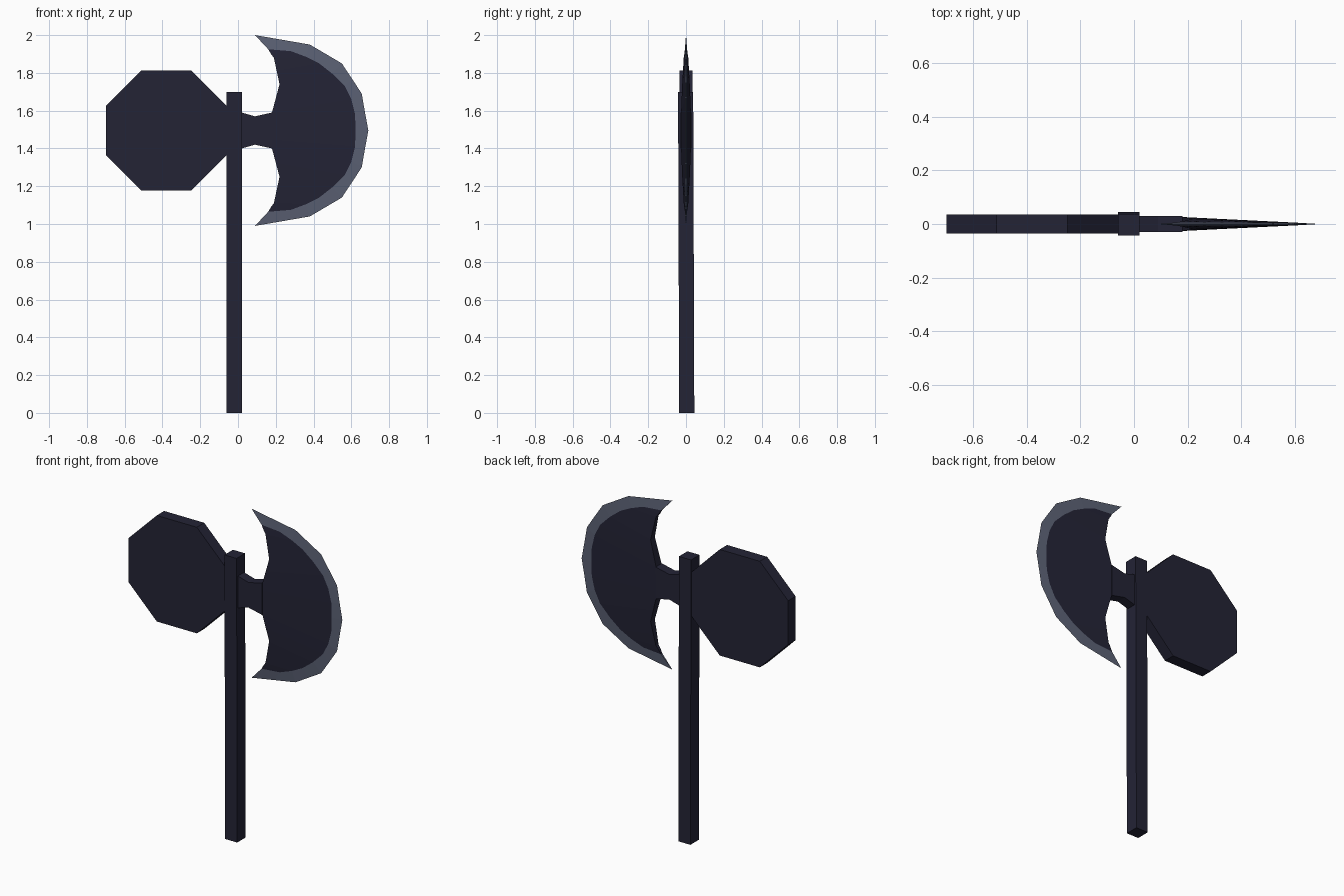
import bpy, bmesh, math

if "Cube" in bpy.data.objects:
    bpy.data.objects.remove(bpy.data.objects["Cube"])

def material(name, rgb):
    m = bpy.data.materials.new(name)
    m.diffuse_color = (*rgb, 1)
    m.use_nodes = True
    m.node_tree.nodes["Principled BSDF"].inputs["Base Color"].default_value = m.diffuse_color
    return m

DARK = material("dark iron", (0.017, 0.017, 0.036))
EDGE = material("steel edge", (0.105, 0.12, 0.175))
ZC = 1.495  # height of the axe head centre

def finish(name, bm, mats):
    bmesh.ops.remove_doubles(bm, verts=bm.verts, dist=1e-5)
    bmesh.ops.recalc_face_normals(bm, faces=bm.faces)
    me = bpy.data.meshes.new(name)
    bm.to_mesh(me)
    bm.free()
    for m in mats:
        me.materials.append(m)
    ob = bpy.data.objects.new(name, me)
    bpy.context.collection.objects.link(ob)
    return ob

def prism(name, outline, half):
    """Extrude an x-z outline between y = -half and y = half."""
    bm = bmesh.new()
    f = bm.faces.new([bm.verts.new((x, -half, z)) for x, z in outline])
    new = bmesh.ops.extrude_face_region(bm, geom=[f])["geom"]
    bmesh.ops.translate(bm, vec=(0, 2 * half, 0),
                        verts=[v for v in new if isinstance(v, bmesh.types.BMVert)])
    return finish(name, bm, [DARK])

# Handle: square post leaning very slightly to the front
handle = prism("handle", [(-0.06, 0), (0.02, 0), (0.02, 1.7), (-0.06, 1.7)], 0.04)
for v in handle.data.vertices:
    v.co.y += 0.004 if v.co.z < 1 else -0.002

# Octagonal hammer plate
prism("hammer_plate", [(-0.38 + 0.345 * math.cos(a) * 0.32 / 0.319,
                        ZC + 0.343 * math.sin(a))
                       for a in (math.radians(22.5 + 45 * i) for i in range(8))], 0.035)

# Waisted neck joining handle and blade
half_neck = [(-0.02, 0.10), (0.02, 0.095), (0.09, 0.075), (0.18, 0.095)]
prism("blade_neck", [(x, ZC + z) for x, z in half_neck] +
      [(x, ZC - z) for x, z in reversed(half_neck)], 0.029)

# Blade: stations from the top tip to the middle, mirrored downward
outer = [(.09, .505), (.235, .48), (.38, .455), (.465, .405), (.55, .355),
         (.603, .275), (.655, .195), (.672, .0975), (.69, 0)]
inner = [(.16, .43), (.28, .42), (.36, .39), (.43, .355), (.50, .30),
         (.565, .235), (.60, .165), (.62, .085), (.622, 0)]
back = [(.16, .43), (.175, .405), (.19, .385), (.205, .315), (.22, .245),
        (.20, .17), (.18, .095), (.18, .05), (.18, 0)]
thick = [.006, .009, .012, .016, .020, .023, .026, .026, .026]

bm = bmesh.new()

def face(points, mat):
    unique = list(dict.fromkeys(points))
    if len(unique) > 2:
        bm.faces.new([bm.verts.new(p) for p in unique]).material_index = mat

for s in (1, -1):
    def pt(p, y):
        return (p[0], y, ZC + s * p[1])
    for i in range(8):
        j = i + 1
        for side in (1, -1):
            yi, yj = [side * (.006 - .002 * k / 8) for k in (i, j)]
            o0, o1 = pt(outer[i], 0), pt(outer[j], 0)
            n0, n1 = pt(inner[i], yi), pt(inner[j], yj)
            b0, b1 = pt(back[i], side * thick[i]), pt(back[j], side * thick[j])
            face([o0, o1, n1, n0], 1)   # sharpened band
            face([n0, n1, b1, b0], 0)   # dark cheek
        # concave rear wall
        face([pt(back[i], thick[i]), pt(back[j], thick[j]),
              pt(back[j], -thick[j]), pt(back[i], -thick[i])], 0)
    # rear wall of the tip
    face([pt(outer[0], 0), pt(back[0], thick[0]), pt(back[0], -thick[0])], 1)
finish("axe_blade", bm, [DARK, EDGE])
